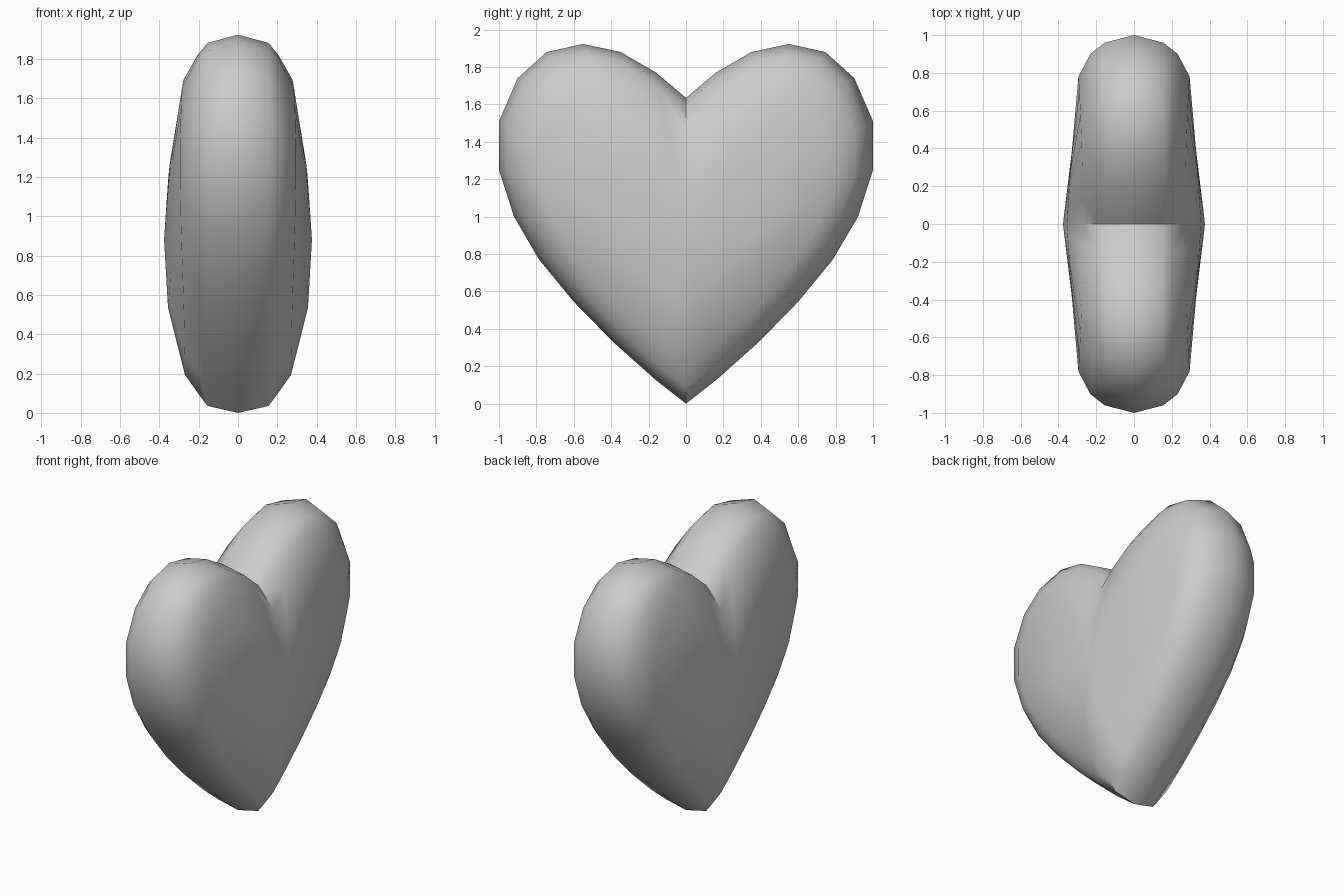
import bpy, bmesh

if "Cube" in bpy.data.objects:
    bpy.data.objects.remove(bpy.data.objects["Cube"])

# Half outline of the heart (y, z), from the top notch round to the bottom tip
HALF = [(0, 1.635), (0.16, 1.77), (0.35, 1.88), (0.55, 1.923), (0.745, 1.88),
        (0.90, 1.74), (1.0, 1.51), (1.0, 1.25), (0.92, 1.0), (0.785, 0.77),
        (0.60, 0.545), (0.39, 0.33), (0.16, 0.125), (0, 0.0)]
OUTLINE = HALF + [(-y, z) for y, z in HALF[-2:0:-1]]
CENTRE_Z = 0.88

# Shrinking rings: (scale, half thickness, linear and squared change with |y|)
RINGS = [(0.96, 0.155, 0, 0), (0.90, 0.195, 0, 0.045),
         (0.78, 0.27, 0, 0.04), (0.39, 0.356, -0.07, 0)]

bm = bmesh.new()


def bridge(a, b):
    n = len(a)
    for i in range(n):
        j = (i + 1) % n
        bm.faces.new((a[i], a[j], b[j], b[i]))


# Rim on the middle plane, then a puffed face on each side
rim = [bm.verts.new((0, y, z)) for y, z in OUTLINE]
for side in (-1, 1):
    last = rim
    for s, t, lin, sq in RINGS:
        ring = []
        for y, z in OUTLINE:
            py = y * s
            x = t + lin * abs(py) + sq * py * py
            ring.append(bm.verts.new((side * x, py, CENTRE_Z + (z - CENTRE_Z) * s)))
        bridge(last, ring)
        last = ring
    tip = bm.verts.new((side * 0.376, 0, CENTRE_Z))
    for i in range(len(last)):
        bm.faces.new((last[i], last[(i + 1) % len(last)], tip))

bmesh.ops.recalc_face_normals(bm, faces=bm.faces)
mesh = bpy.data.meshes.new("heart")
bm.to_mesh(mesh)
bm.free()
heart = bpy.data.objects.new("heart", mesh)
bpy.context.collection.objects.link(heart)

# Smooth body with sharp notch and tip creases
bpy.context.view_layer.objects.active = heart
heart.select_set(True)
bpy.ops.object.shade_smooth_by_angle(angle=0.87)
